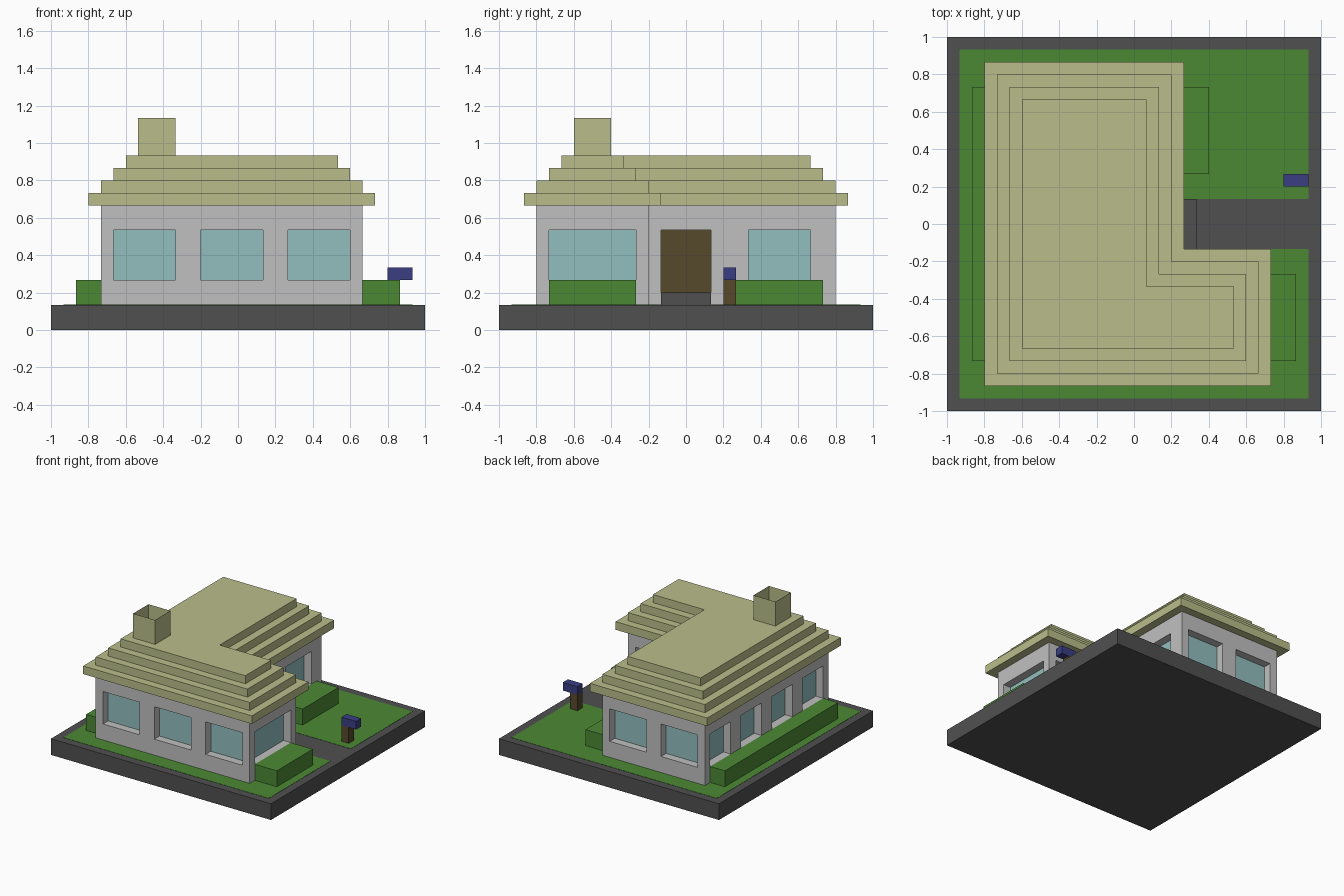
import bpy, bmesh

cube = bpy.data.objects.get("Cube")
if cube:
    bpy.data.objects.remove(cube, do_unlink=True)

U = 1 / 15  # block size; all coordinates below are in blocks


def srgb(c):
    c /= 255
    return c / 12.92 if c <= 0.04045 else ((c + 0.055) / 1.055) ** 2.4


def material(name, rgb):
    m = bpy.data.materials.new(name)
    col = [srgb(c) for c in rgb] + [1]
    m.use_nodes = True
    m.diffuse_color = col
    bsdf = next(n for n in m.node_tree.nodes if n.type == 'BSDF_PRINCIPLED')
    bsdf.inputs["Base Color"].default_value = col
    return m


stone = material("dark_stone", (80, 80, 80))
grass = material("grass_green", (75, 137, 52))
wall = material("wall_grey", (192, 192, 192))
straw = material("roof_straw", (186, 190, 138))
glass = material("window_glass", (146, 190, 190))
wood = material("dark_wood", (86, 73, 43))
blue = material("mailbox_blue", (58, 62, 130))


def prism(bm, outline, z0, z1):
    """Extrude a counter-clockwise outline from z0 to z1."""
    low = [bm.verts.new((x * U, y * U, z0 * U)) for x, y in outline]
    top = [bm.verts.new((x * U, y * U, z1 * U)) for x, y in outline]
    bm.faces.new(low[::-1])
    for i in range(len(low)):
        j = (i + 1) % len(low)
        bm.faces.new((low[i], low[j], top[j], top[i]))
    return bm.faces.new(top)


def rect(x0, x1, y0, y1):
    return [(x0, y0), (x1, y0), (x1, y1), (x0, y1)]


def ell(k):
    """L-shaped house outline, shrunk by k blocks from the eaves."""
    x0, x1, y0, y1, nx, ny = -12 + k, 11 - k, -13 + k, 13 - k, 4 - k, -2 - k
    return [(x0, y0), (x1, y0), (x1, ny), (nx, ny), (nx, y1), (x0, y1)]


def finish(name, bm, mat):
    me = bpy.data.meshes.new(name)
    bm.to_mesh(me)
    bm.free()
    me.materials.append(mat)
    ob = bpy.data.objects.new(name, me)
    bpy.context.collection.objects.link(ob)
    return ob


def part(name, mat, *prisms):
    bm = bmesh.new()
    for outline, z0, z1 in prisms:
        prism(bm, outline, z0, z1)
    return finish(name, bm, mat)


# Ground slab with a lawn that leaves the path free
part("base_slab", stone, (rect(-15, 15, -15, 15), 0, 2))
lawn = [(-14, -14), (14, -14), (14, -2), (2, -2), (2, 2), (14, 2), (14, 14), (-14, 14)]
part("lawn", grass, (lawn, 2, 2.03))

# Lower wall band, notched for the doorway, and upper wall band
lower = ell(1)
lower[4:4] = [(3, -2), (2, -2), (2, 2), (3, 2)]
part("lower_wall", wall, (lower, 2, 4))
part("upper_wall", wall, (ell(1), 8, 10))

# Piers between the window openings: x0, x1, y0, y1
piers = [
    (-11, -10, -12, -11), (-5, -3, -12, -11), (2, 4, -12, -11), (9, 10, -12, -11),  # front
    (9, 10, -4, -3), (2, 4, -4, -3),                                                # inner wall
    (2, 3, -3, -2), (2, 3, 2, 5), (2, 3, 10, 12),                                   # door side
    (-5, -3, 11, 12), (-11, -10, 11, 12),                                           # back
    (-11, -10, 5, 7), (-11, -10, -1, 1), (-11, -10, -7, -5),                        # long side
]
part("wall_piers", wall, *[(rect(*p), 4, 8) for p in piers])

# Recessed glazing behind the piers
part("window_glass", glass, (ell(2), 4, 8))

# Door and doorstep
part("door", wood, (rect(2, 2.1, -2, 2), 3, 8))
part("doorstep", stone, (rect(2, 5, -2, 2), 2, 3))

# Stepped roof
part("roof", straw, *[(ell(k), 10 + k, 11 + k) for k in range(4)])

# Chimney with a square flue
bm = bmesh.new()
top = prism(bm, rect(-8, -5, -9, -6), 14, 17)
bmesh.ops.inset_individual(bm, faces=[top], thickness=U)
flue = bmesh.ops.extrude_discrete_faces(bm, faces=[top])["faces"][0]
bmesh.ops.translate(bm, verts=flue.verts, vec=(0, 0, -2.95 * U))
finish("chimney", bm, straw)

# Hedges
for name, r in (("long_hedge", (-13, -11, -11, 11)),
                ("front_wing_hedge", (10, 13, -11, -4)),
                ("back_wing_hedge", (3, 6, 4, 11))):
    part(name, grass, (rect(*r), 2, 4))

# Mailbox
part("mailbox_post", wood, (rect(12, 13, 3, 4), 2, 4))
part("mailbox", blue, (rect(12, 14, 3, 4), 4, 5))
